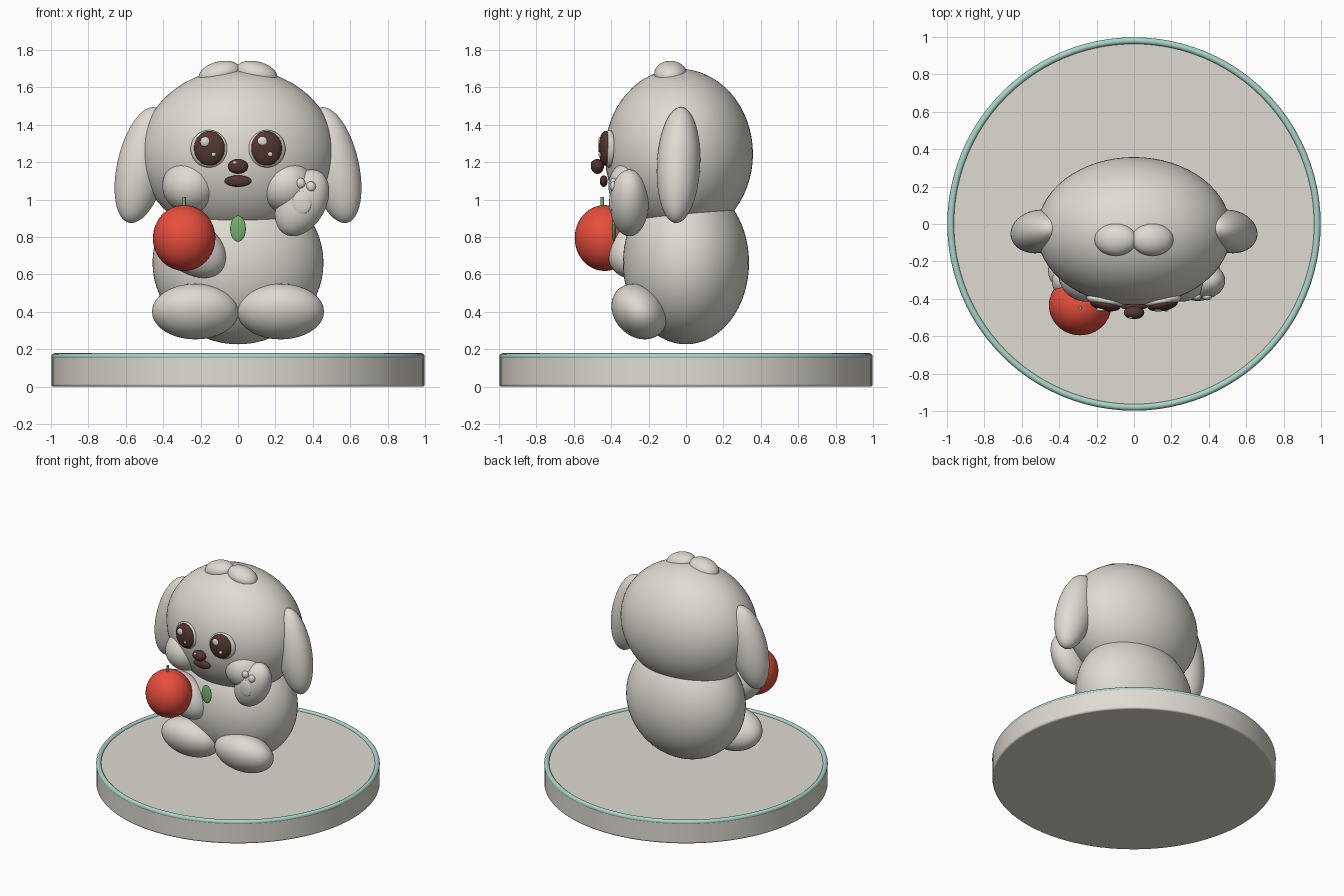
import bpy
import math

if "Cube" in bpy.data.objects:
    bpy.data.objects.remove(bpy.data.objects["Cube"])


def material(name, rgb):
    m = bpy.data.materials.new(name)
    m.diffuse_color = (*rgb, 1)
    m.use_nodes = True
    m.node_tree.nodes["Principled BSDF"].inputs["Base Color"].default_value = m.diffuse_color
    return m


CREAM = material("warm white", (0.74, 0.71, 0.65))
TEAL = material("pale teal", (0.40, 0.66, 0.58))
RED = material("tomato red", (0.80, 0.075, 0.045))
BROWN = material("dark brown", (0.085, 0.038, 0.03))
GREEN = material("leaf green", (0.18, 0.43, 0.15))


def finish(ob, name, mat):
    ob.name = name
    ob.data.materials.append(mat)
    bpy.ops.object.shade_smooth_by_angle(angle=math.radians(40))
    return ob


def ball(name, center, radii, mat=CREAM, rot=(0, 0, 0), segs=48):
    """Smooth ellipsoid; rotation in degrees."""
    bpy.ops.mesh.primitive_uv_sphere_add(
        segments=segs, ring_count=segs // 2, location=center,
        rotation=[math.radians(a) for a in rot])
    ob = bpy.context.object
    ob.scale = radii
    return finish(ob, name, mat)


def pair(name, center, radii, mat=CREAM, rot=(0, 0, 0), segs=48):
    """Mirrored left and right ellipsoids."""
    for side, s in (("right", 1), ("left", -1)):
        ball(f"{side}_{name}", (s * center[0], *center[1:]), radii, mat,
             (rot[0], s * rot[1], s * rot[2]), segs)


# Round stand with a coloured rim
bpy.ops.mesh.primitive_cylinder_add(vertices=96, radius=0.997, depth=0.165,
                                    location=(0, 0, 0.0825))
stand = finish(bpy.context.object, "stand", CREAM)
bevel = stand.modifiers.new("soft edge", "BEVEL")
bevel.width = 0.012
bevel.segments = 3
bpy.ops.mesh.primitive_torus_add(major_radius=0.98, minor_radius=0.018,
                                 major_segments=96, minor_segments=16,
                                 location=(0, 0, 0.161))
finish(bpy.context.object, "stand_rim", TEAL)

# Body, head and feet
ball("body", (0, 0, 0.663), (0.457, 0.337, 0.436), segs=64)
ball("head", (0, -0.038, 1.245), (0.52, 0.396, 0.455), segs=64)
pair("foot", (0.228, -0.25, 0.402), (0.232, 0.163, 0.133), rot=(-45, 0, 0))

# Ears, hair tufts and cheeks
pair("ear", (0.512, -0.04, 1.185), (0.134, 0.115, 0.317), rot=(0, -13.4, -12))
pair("hair_tuft", (0.098, -0.083, 1.672), (0.115, 0.087, 0.067), rot=(0, 14, 0))
pair("cheek", (0.255, -0.265, 1.075), (0.15, 0.15, 0.145))

# Eyes
pair("eye_white", (0.155, -0.41, 1.272), (0.1, 0.035, 0.1), rot=(0, 0, 10))
pair("pupil", (0.153, -0.43, 1.275), (0.083, 0.035, 0.093), BROWN, (0, 0, 10))
for side, x in (("left", -0.176), ("right", 0.130)):
    ball(side + "_large_glint", (x, -0.457, 1.31), (0.027, 0.012, 0.027), segs=20)
for side, x in (("left", -0.130), ("right", 0.172)):
    ball(side + "_small_glint", (x, -0.459, 1.243), (0.013, 0.009, 0.013), segs=16)

# Nose and mouth
ball("nose", (0, -0.474, 1.178), (0.055, 0.035, 0.04), BROWN, segs=32)
ball("nose_glint", (-0.016, -0.499, 1.197), (0.012, 0.009, 0.009), segs=16)
ball("mouth", (0, -0.44, 1.099), (0.073, 0.021, 0.031), BROWN, segs=32)

# Raised arm with paw pads
ball("raised_arm", (0.343, -0.303, 0.983), (0.126, 0.104, 0.192), rot=(0, 29.5, 0))
ball("paw_pad", (0.342, -0.397, 0.985), (0.052, 0.014, 0.062), segs=32)
for i, (x, z) in enumerate(((0.28, 1.058), (0.334, 1.088), (0.39, 1.07))):
    ball(f"toe_pad_{i + 1}", (x, -0.388, z), (0.026, 0.02, 0.028), segs=24)

# Lower arm holding the fruit
ball("holding_arm", (-0.25, -0.305, 0.748), (0.14, 0.125, 0.21), rot=(0, -55, 0))
ball("fruit", (-0.288, -0.435, 0.795), (0.167, 0.16, 0.176), RED)
bpy.ops.mesh.primitive_cylinder_add(vertices=16, radius=0.009, depth=0.07,
                                    location=(-0.288, -0.448, 0.98))
finish(bpy.context.object, "fruit_stem", GREEN)

# Chest ornament
ball("chest_leaf", (0, -0.385, 0.845), (0.042, 0.012, 0.07), GREEN, segs=32)
